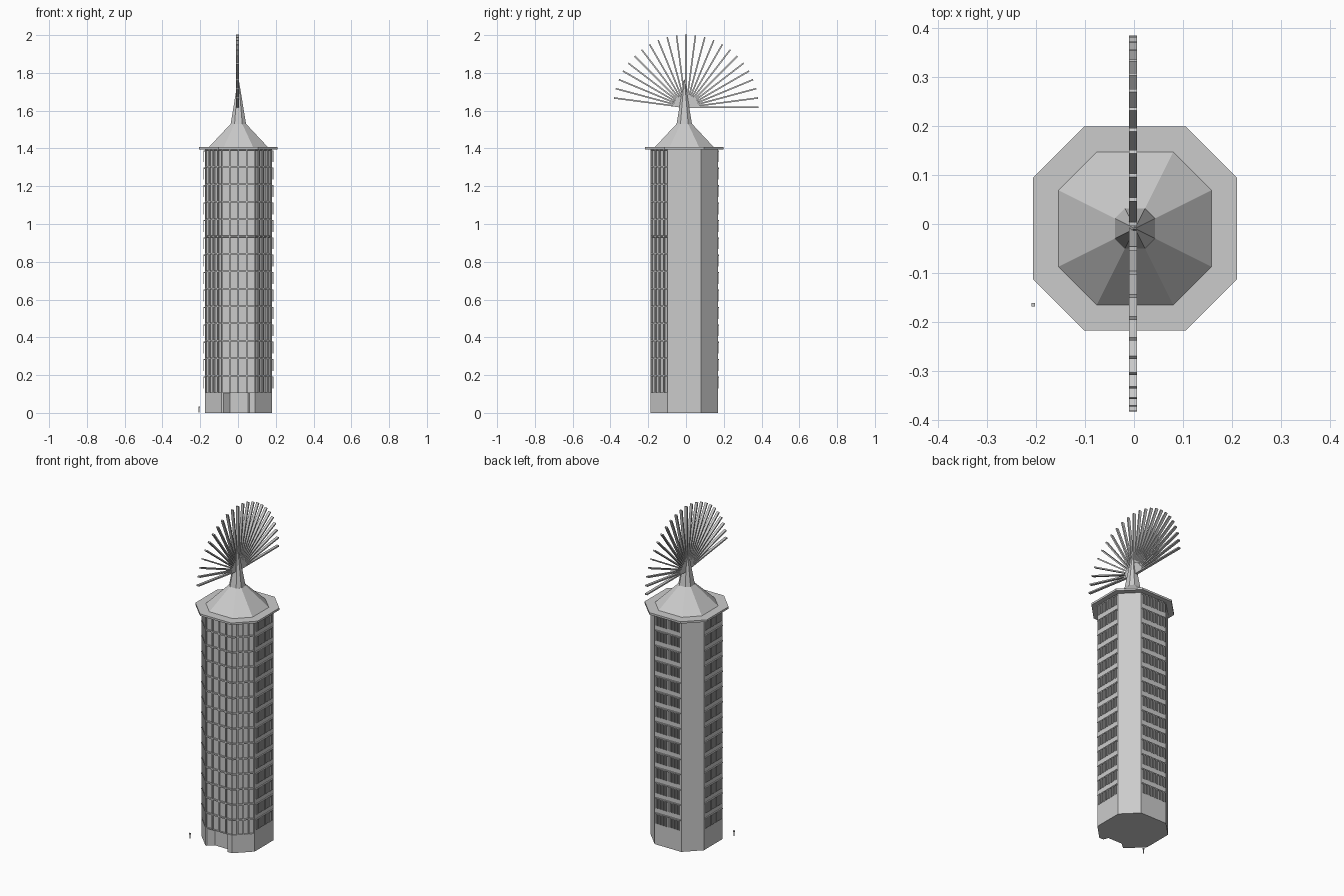
import bpy, bmesh, math
from mathutils import Matrix, Vector

if "Cube" in bpy.data.objects:
    bpy.data.objects.remove(bpy.data.objects["Cube"])

CX, CY = 0.002, -0.009
FLOORS, Z0, DZ = 14, 0.105, 0.0921


def octagon(a, cx=CX, cy=CY):
    # octagon whose straight sides are as long as its half-width
    h = a / 2
    return [Vector((cx + x, cy + y)) for x, y in
            [(-h, -a), (h, -a), (a, -h), (a, h), (h, a), (-h, a), (-a, h), (-a, -h)]]


def finish(bm, name):
    me = bpy.data.meshes.new(name)
    bm.to_mesh(me)
    bm.free()
    ob = bpy.data.objects.new(name, me)
    bpy.context.collection.objects.link(ob)
    return ob


def box(bm, size, loc, rot=Matrix()):
    m = rot @ Matrix.Translation(loc) @ Matrix.Diagonal((*size, 1))
    bmesh.ops.create_cube(bm, size=1, matrix=m)


def loft(name, rings):
    # stack of octagons (half-width, z), capped at both ends
    bm = bmesh.new()
    loops = [[bm.verts.new((p.x, p.y, z)) for p in octagon(a)] for a, z in rings]
    for lo, hi in zip(loops, loops[1:]):
        for i in range(8):
            j = (i + 1) % 8
            bm.faces.new((lo[i], lo[j], hi[j], hi[i]))
    bm.faces.new(loops[0][::-1])
    bm.faces.new(loops[-1])
    return finish(bm, name)


# tower walls with recessed windows on the three front facets
bm = bmesh.new()
pts = octagon(0.178)
windows = []


def quad(p, q, za, zb):
    return bm.faces.new([bm.verts.new((v.x, v.y, z)) for v, z in
                         ((p, za), (q, za), (q, zb), (p, zb))])


top = Z0 + FLOORS * DZ
for i in range(8):
    p, q = pts[i], pts[(i + 1) % 8]
    if i in (0, 1, 7):
        for f in range(FLOORS):
            for c in range(4):
                windows.append(quad(p.lerp(q, c / 4), p.lerp(q, (c + 1) / 4),
                                    Z0 + f * DZ, Z0 + (f + 1) * DZ))
    else:
        quad(p, q, Z0, top)

# base storey with entrance recess in the front
door = [Vector((CX + x, CY - 0.178 + d)) for x, d in
        [(-0.08, 0), (-0.045, 0.03), (0.05, 0.03), (0.06, 0)]]
outline = [pts[0]] + door + pts[1:]
for i, p in enumerate(outline):
    quad(p, outline[(i + 1) % len(outline)], 0, Z0)
bm.faces.new([bm.verts.new((p.x, p.y, 0)) for p in reversed(outline)])
bm.faces.new([bm.verts.new((p.x, p.y, Z0)) for p in door])
bmesh.ops.remove_doubles(bm, verts=bm.verts, dist=1e-5)
windows = [f for f in windows if f.is_valid]
bmesh.ops.inset_individual(bm, faces=windows, thickness=0.0055)
bmesh.ops.inset_individual(bm, faces=windows, thickness=0.0003, depth=-0.008)
finish(bm, "tower_walls")

# railings with vertical bars on both sides and the back
bm = bmesh.new()
for k in (1, 2, 3):
    rot = Matrix.Translation((CX, CY, 0)) @ Matrix.Rotation(k * math.pi / 2, 4, 'Z')
    for f in range(FLOORS):
        z = Z0 + (f + 0.92) * DZ
        box(bm, (0.165, 0.008, 0.006), (0, -0.181, z), rot)
        for b in range(16):
            x = -0.078 + b * 0.156 / 15
            box(bm, (0.003, 0.004, 0.06), (x, -0.183, z - 0.03), rot)
finish(bm, "railings")

# eave, roof and spire
loft("eave_slab", [(0.208, 1.395), (0.208, 1.407)])
loft("roof", [(0.156, 1.407), (0.041, 1.53)])
loft("spire", [(0.041, 1.528), (0.002, 1.765)])

# upright fan of thin blades
bm = bmesh.new()
R = 0.385
for i in range(24):
    rot = Matrix.Translation((0, 0, 1.617)) @ Matrix.Rotation(math.radians(7.5 * i), 4, 'X')
    box(bm, (0.016, R, 0.008), (-0.002, R / 2, 0), rot)
finish(bm, "fan_blades")

# tiny figure standing beside the tower
bm = bmesh.new()
box(bm, (0.004, 0.004, 0.024), (-0.206, -0.165, 0.014))
box(bm, (0.007, 0.007, 0.008), (-0.206, -0.165, 0.03))
finish(bm, "small_figure")
